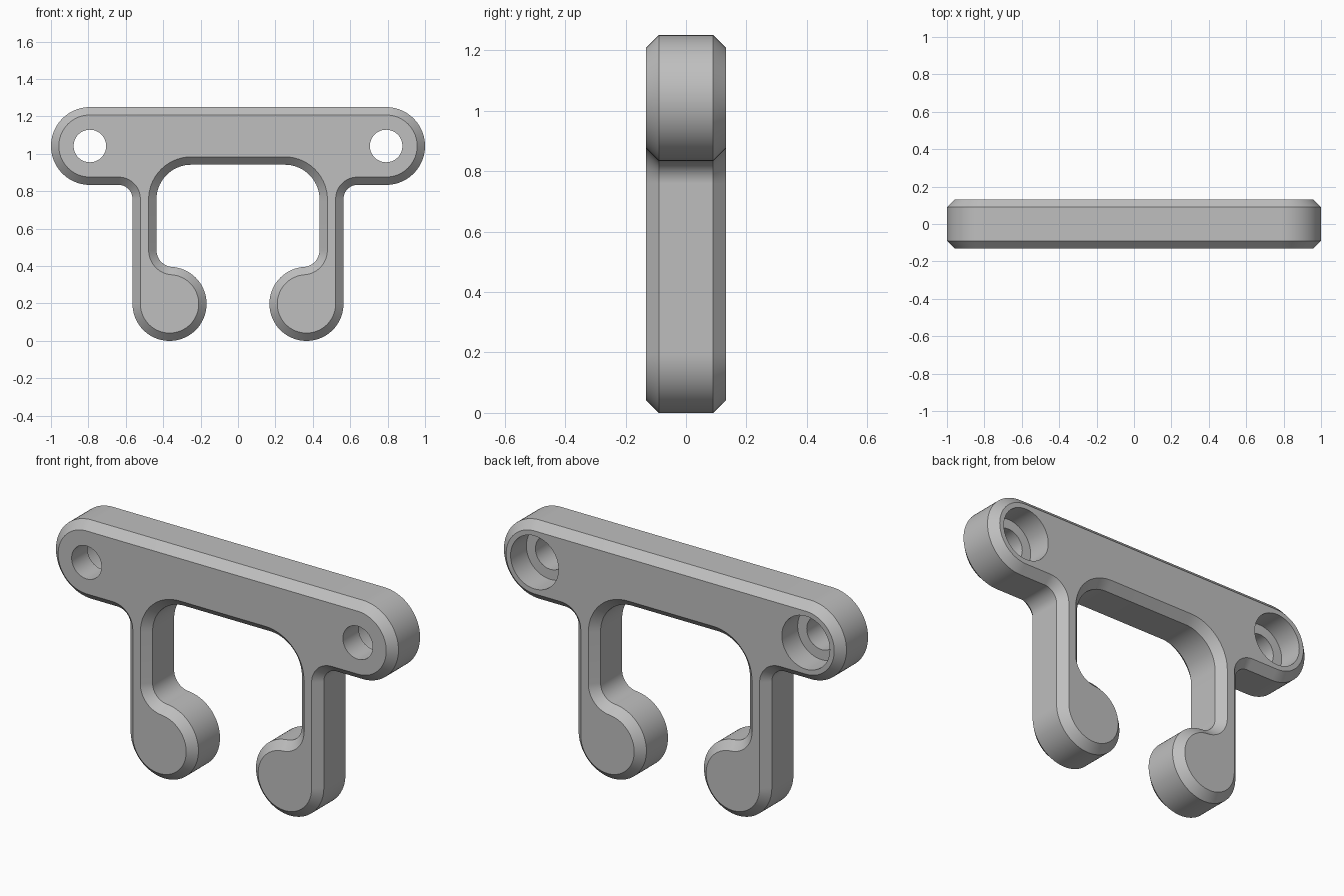
import bpy, bmesh, math

if "Cube" in bpy.data.objects:
    bpy.data.objects.remove(bpy.data.objects["Cube"])

HALF_DEPTH, CHAMFER = 0.132, 0.042
HOLE_X, HOLE_Z = 0.792, 1.042

grey = bpy.data.materials.new("plain grey")
grey.use_nodes = True
grey.diffuse_color = (0.52, 0.52, 0.52, 1)
grey.node_tree.nodes["Principled BSDF"].inputs["Base Color"].default_value = grey.diffuse_color

# Tip fillet that touches both the leg's inner side and the round tip
TIP_X, TIP_R, LEG_IN, FILLET = 0.366, 0.198, 0.436, 0.09
fx = LEG_IN - FILLET
fz = TIP_R + math.sqrt((TIP_R + FILLET) ** 2 - (fx - TIP_X) ** 2)
touch = math.degrees(math.atan2(fz - TIP_R, fx - TIP_X))

# Right half of the outline: centre x, centre z, radius, start, end, side (1 convex, -1 concave)
ARCS = [
    (HOLE_X, HOLE_Z, 0.208, 90, -90, 1),           # bar end
    (0.639, 0.759, 0.075, 90, 180, -1),            # bar to leg fillet
    (TIP_X, TIP_R, TIP_R, 0, touch - 360, 1),      # round tip
    (fx, fz, FILLET, touch - 180, 0, -1),          # tip to leg fillet
    (0.25, 0.756, 0.186, 0, 90, -1),               # opening corner
]


def outline(inset):
    """Closed outline, moved into the material by inset."""
    half = []
    for cx, cz, r, start, end, side in ARCS:
        steps = max(8, round(abs(end - start) / 5))
        for i in range(steps + 1):
            a = math.radians(start + (end - start) * i / steps)
            rad = r - side * inset
            half.append((cx + rad * math.cos(a), cz + rad * math.sin(a)))
    return half + [(-x, z) for x, z in reversed(half)]


# Bracket body: chamfered slab made from four rings
bm = bmesh.new()
rings = []
for y, inset in ((-HALF_DEPTH, CHAMFER), (CHAMFER - HALF_DEPTH, 0),
                 (HALF_DEPTH - CHAMFER, 0), (HALF_DEPTH, CHAMFER)):
    rings.append([bm.verts.new((x, y, z)) for x, z in outline(inset)])
for a, b in zip(rings, rings[1:]):
    for i in range(len(a)):
        j = (i + 1) % len(a)
        bm.faces.new((a[i], a[j], b[j], b[i]))
bm.faces.new(rings[0])
bm.faces.new(rings[-1])
bmesh.ops.remove_doubles(bm, verts=bm.verts, dist=0.0001)
bmesh.ops.recalc_face_normals(bm, faces=bm.faces)
mesh = bpy.data.meshes.new("bracket")
bm.to_mesh(mesh)
bm.free()
bracket = bpy.data.objects.new("bracket", mesh)
bpy.context.collection.objects.link(bracket)
mesh.materials.append(grey)


def drill(radius, y0, y1, x):
    """Cut a round hole along y."""
    bpy.ops.mesh.primitive_cylinder_add(
        vertices=64, radius=radius, depth=y1 - y0,
        location=(x, (y0 + y1) / 2, HOLE_Z), rotation=(math.pi / 2, 0, 0))
    cutter = bpy.context.object
    cutter.name = "hole_cutter"
    cutter.hide_render = True
    cutter.data.materials.append(grey)
    mod = bracket.modifiers.new("hole", "BOOLEAN")
    mod.operation, mod.solver, mod.object = "DIFFERENCE", "EXACT", cutter
    bpy.context.view_layer.objects.active = bracket
    bpy.ops.object.modifier_apply(modifier=mod.name)
    bpy.data.objects.remove(cutter)


# Screw holes, with wider counterbores from the back
for x in (-HOLE_X, HOLE_X):
    drill(0.087, -0.3, 0.3, x)
    drill(0.14, 0, 0.3, x)

bpy.ops.object.select_all(action="DESELECT")
bracket.select_set(True)
bpy.context.view_layer.objects.active = bracket
bpy.ops.object.shade_smooth_by_angle(angle=math.radians(30))
